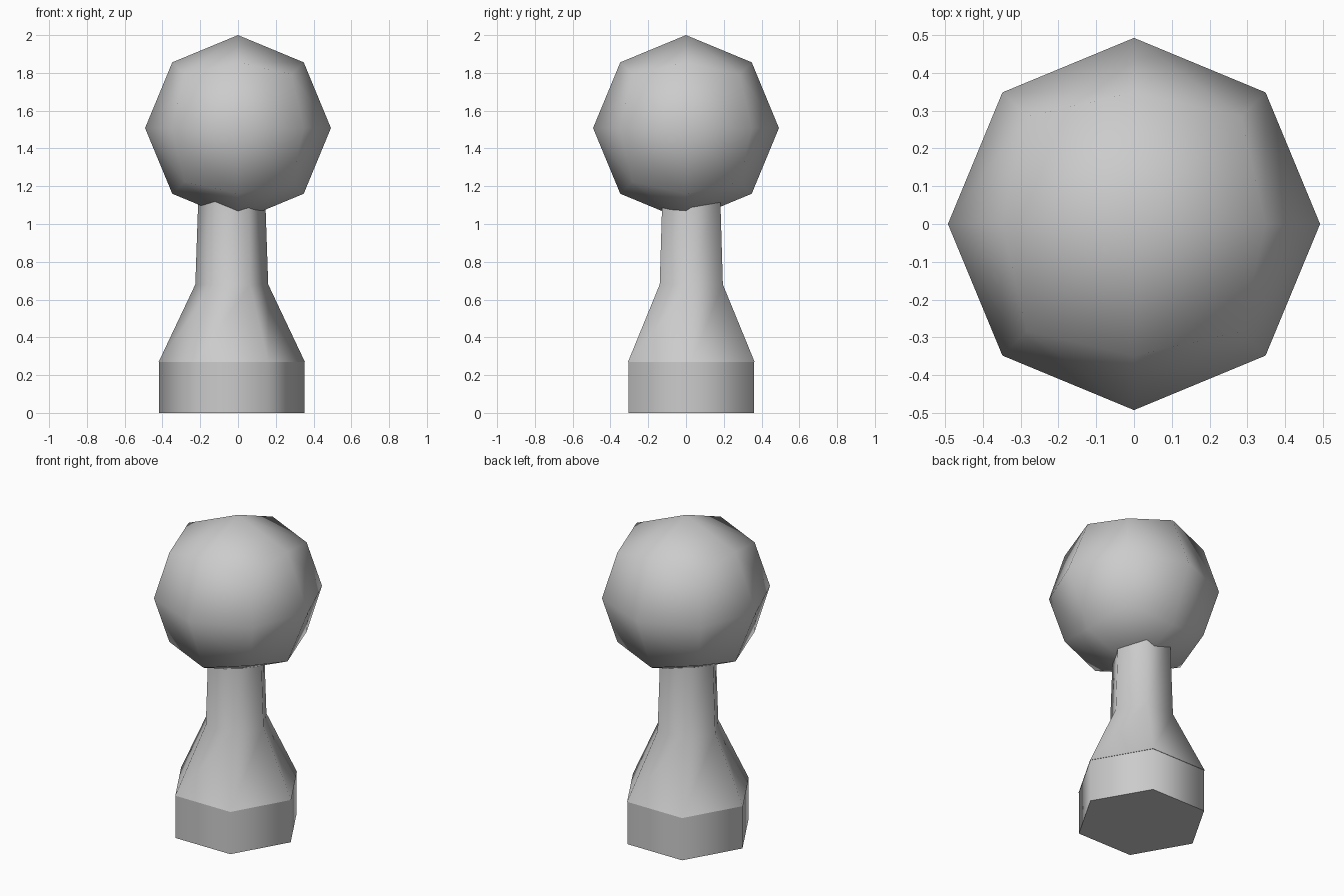
import bpy, bmesh, math
from mathutils import Vector

cube = bpy.data.objects.get("Cube")
if cube:
    bpy.data.objects.remove(cube, do_unlink=True)

# One plain grey for everything
grey = bpy.data.materials.new("plain grey")
grey.use_nodes = True
colour = (0.6, 0.6, 0.6, 1.0)
grey.diffuse_color = colour
grey.node_tree.nodes["Principled BSDF"].inputs["Base Color"].default_value = colour


def add_object(name, bm, location):
    bmesh.ops.recalc_face_normals(bm, faces=bm.faces)
    mesh = bpy.data.meshes.new(name)
    bm.to_mesh(mesh)
    bm.free()
    mesh.materials.append(grey)
    obj = bpy.data.objects.new(name, mesh)
    obj.location = location
    bpy.context.collection.objects.link(obj)
    bpy.ops.object.select_all(action='DESELECT')
    obj.select_set(True)
    bpy.context.view_layer.objects.active = obj
    bpy.ops.object.shade_smooth_by_angle(angle=math.radians(70))
    return obj


def hex_column(name, profile, location):
    """Six-sided capped column through (radius, height) rings."""
    bm = bmesh.new()
    rings = [[bm.verts.new((r * math.cos(i * math.pi / 3), r * math.sin(i * math.pi / 3), z))
              for i in range(6)] for r, z in profile]
    for low, high in zip(rings, rings[1:]):
        for i in range(6):
            j = (i + 1) % 6
            bm.faces.new((low[i], low[j], high[j], high[i]))
    bm.faces.new(rings[0][::-1])
    bm.faces.new(rings[-1])
    return add_object(name, bm, location)


# Foot and tapering stem, slightly off the axis of the ball
stem_axis = (-0.033, 0.028, 0.0)
hex_column("base", [(0.384, 0.0), (0.384, 0.27)], stem_axis)
hex_column("stem", [(0.387, 0.27), (0.193, 0.68), (0.175, 1.2)], stem_axis)

# Ball: a cube divided once and pushed out to a sphere
bm = bmesh.new()
bmesh.ops.create_cube(bm, size=2.0)
bmesh.ops.subdivide_edges(bm, edges=bm.edges[:], cuts=1, use_grid_fill=True)
for v in bm.verts:
    v.co = v.co.normalized() * 0.492
add_object("ball", bm, Vector((0.0, 0.0, 1.508)))
